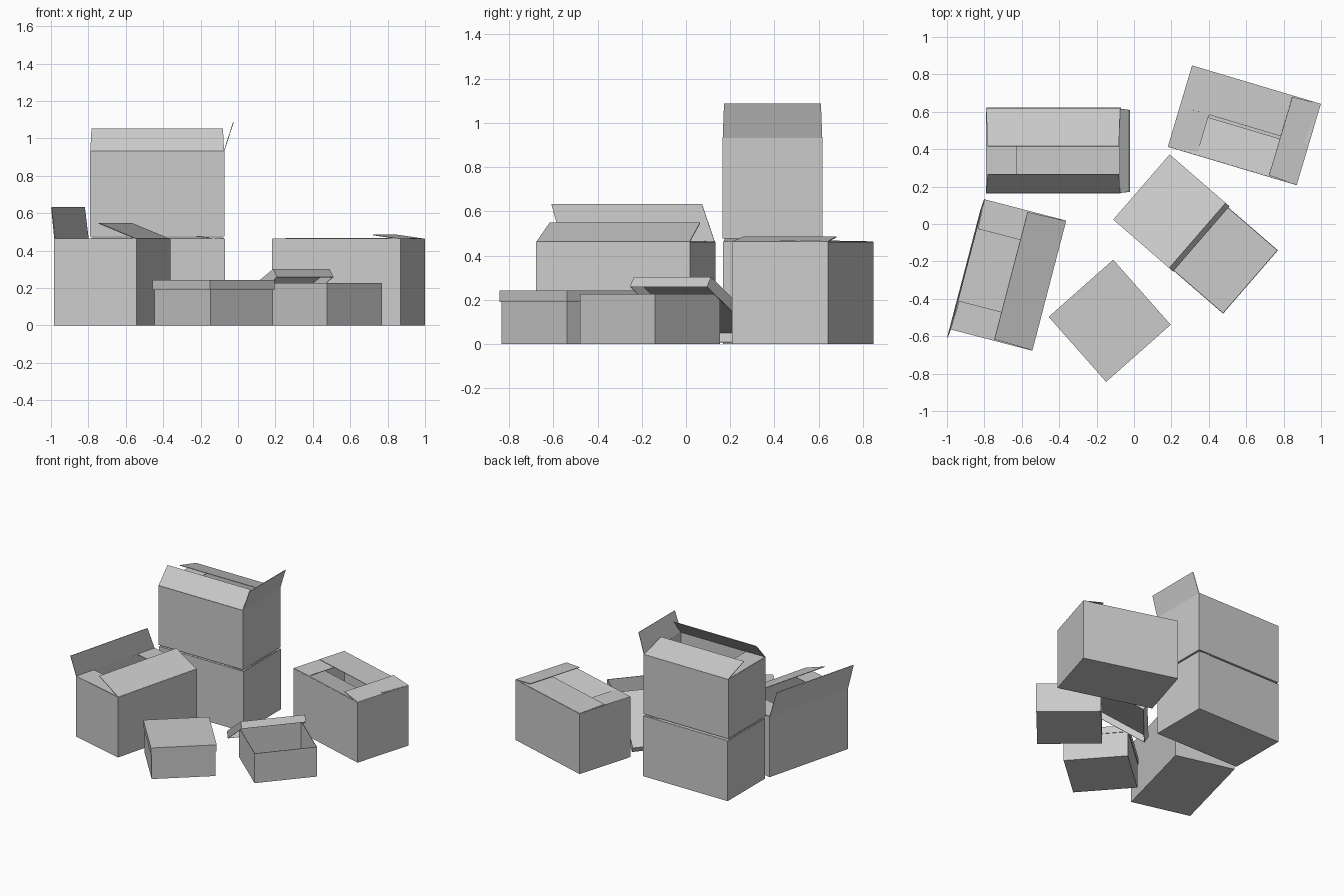
import bpy, bmesh
from math import radians
from mathutils import Matrix, Vector

if "Cube" in bpy.data.objects:
    bpy.data.objects.remove(bpy.data.objects["Cube"])

THICK = 0.004


def finish(bm, name, matrix):
    """Turn a bmesh sheet into a thin cardboard object."""
    bmesh.ops.recalc_face_normals(bm, faces=bm.faces)
    mesh = bpy.data.meshes.new(name)
    bm.to_mesh(mesh)
    bm.free()
    ob = bpy.data.objects.new(name, mesh)
    bpy.context.collection.objects.link(ob)
    ob.matrix_world = matrix
    mod = ob.modifiers.new("cardboard", 'SOLIDIFY')
    mod.thickness = THICK
    mod.offset = 0
    mod.use_even_offset = True
    return ob


def placed(x, y, z, angle):
    return Matrix.Translation((x, y, z)) @ Matrix.Rotation(radians(angle), 4, 'Z')


def tray(name, sx, sy, h, matrix):
    """Open box: plate at z=0, walls reaching z=h (negative h makes a lid)."""
    bm = bmesh.new()
    bmesh.ops.create_cube(bm, size=1, matrix=Matrix.Translation((0, 0, h / 2))
                          @ Matrix.Diagonal((sx, sy, abs(h), 1)))
    open_face = [f for f in bm.faces if abs(f.calc_center_median().z - h) < 1e-4]
    bmesh.ops.delete(bm, geom=open_face, context='FACES_ONLY')
    return finish(bm, name, matrix)


def flap(name, a, b, inward, up, along, matrix):
    """Quad hinged on edge a-b; the tip is moved inward, up and along the edge."""
    edge = (b - a).normalized()
    normal = Vector((-edge.y, edge.x, 0))
    move = normal * inward + Vector((0, 0, up)) + edge * along
    taper = edge * 0.006
    bm = bmesh.new()
    bm.faces.new([bm.verts.new(p) for p in (a, b, b + move - taper, a + move + taper)])
    return finish(bm, name, matrix)


def carton(name, x, y, z, angle, flaps, sx=0.715, sy=0.45, h=0.46):
    """Shipping carton with four hinged top flaps."""
    m = placed(x, y, z, angle)
    tray(name + "_body", sx, sy, h, m)
    X, Y = sx / 2, sy / 2
    corners = [Vector((i * X, j * Y, h)) for i, j in ((-1, -1), (1, -1), (1, 1), (-1, 1))]
    for i, side in enumerate(("front", "right", "back", "left")):
        flap(f"{name}_{side}_flap", corners[i], corners[(i + 1) % 4], *flaps[side], m)


# Stacked cartons: closed one below, opened one above
carton("lower_carton", -0.43, 0.395, 0, 0, {
    "front": (0.222, 0.006, 0), "back": (0.222, 0.006, 0),
    "left": (0.16, -0.002, 0), "right": (0.15, 0.014, 0)})
carton("upper_carton", -0.432, 0.391, 0.477, 0, {
    "front": (0.10, 0.12, 0), "back": (0.20, 0.06, 0),
    "left": (0.16, 0, 0), "right": (-0.05, 0.155, 0)}, h=0.453)

# Carton on the right, partly folded shut
carton("right_carton", 0.59, 0.5275, 0, -16.6, {
    "front": (0.21, -0.05, 0), "back": (0.225, 0.004, 0),
    "left": (0.16, -0.004, 0), "right": (0.155, 0.022, 0)})

# Carton on the left, long flaps raised
carton("left_carton", -0.6725, -0.2725, 0, 75.4, {
    "front": (0.21, 0.085, 0), "back": (-0.005, 0.17, 0.055),
    "left": (0.157, 0.002, 0), "right": (0.16, 0.002, 0)})

# Small box with its lid on
tray("closed_box_body", 0.447, 0.444, 0.232, placed(-0.13, -0.5175, 0, -48.5))
tray("closed_box_lid", 0.46, 0.457, -0.05, placed(-0.13, -0.5175, 0.238, -48.5))

# Small open box with its lid leaning on the rim
tray("open_box_body", 0.447, 0.444, 0.225, placed(0.4525, -0.1625, 0, -40.9))
tray("leaning_lid", 0.465, 0.457, -0.05,
     placed(0.19, 0.0675, 0.173, -40.9) @ Matrix.Rotation(radians(-32.5), 4, 'Y'))

# Rest all parts exactly on the floor (sheet thickness is centred)
for ob in bpy.context.collection.objects:
    ob.location.z += THICK / 2
